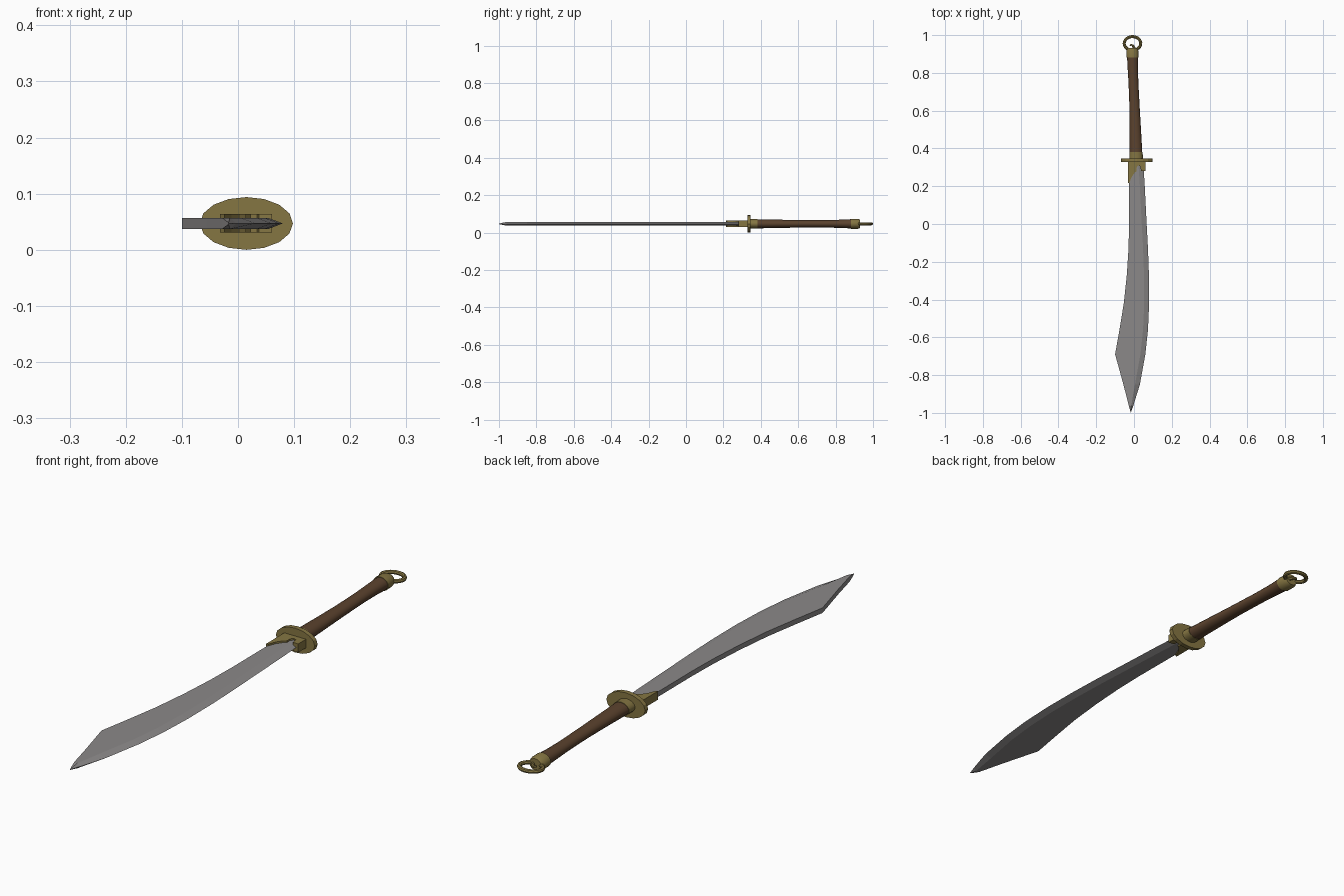
import bpy, bmesh, math
from mathutils import Vector

if "Cube" in bpy.data.objects:
    bpy.data.objects.remove(bpy.data.objects["Cube"])

ZC = 0.047  # height of the weapon's middle plane


def material(name, rgb):
    m = bpy.data.materials.new(name)
    m.diffuse_color = (*rgb, 1)
    m.use_nodes = True
    m.node_tree.nodes["Principled BSDF"].inputs["Base Color"].default_value = m.diffuse_color
    return m


STEEL = material("grey steel", (0.26, 0.25, 0.25))
BRASS = material("aged brass", (0.235, 0.18, 0.055))
WOOD = material("brown wood", (0.105, 0.055, 0.027))


def finish(name, bm, mat, smooth=False):
    bmesh.ops.remove_doubles(bm, verts=bm.verts, dist=1e-5)
    bmesh.ops.recalc_face_normals(bm, faces=bm.faces)
    me = bpy.data.meshes.new(name)
    bm.to_mesh(me)
    bm.free()
    me.materials.append(mat)
    ob = bpy.data.objects.new(name, me)
    bpy.context.collection.objects.link(ob)
    if smooth:
        bpy.context.view_layer.objects.active = ob
        ob.select_set(True)
        bpy.ops.object.shade_smooth_by_angle(angle=math.radians(40))
        ob.select_set(False)
    return ob


def loft(name, rings, mat, smooth=False):
    """Skin a list of equal-length point rings and cap both ends."""
    bm = bmesh.new()
    loops = [[bm.verts.new(p) for p in r] for r in rings]
    n = len(loops[0])
    for a, b in zip(loops, loops[1:]):
        for i in range(n):
            j = (i + 1) % n
            bm.faces.new((a[i], a[j], b[j], b[i]))
    bm.faces.new(loops[0])
    bm.faces.new(loops[-1])
    return finish(name, bm, mat, smooth)


def oval(y, x0, x1, rz, n=16):
    cx, rx = (x0 + x1) / 2, (x1 - x0) / 2
    return [(cx + rx * math.cos(2 * math.pi * i / n), y,
             ZC + rz * math.sin(2 * math.pi * i / n)) for i in range(n)]


# Blade: thick spine, flat sides, narrow ground edge, clipped point
def blade_section(y, spine, edge, half=0.0098):
    bevel = edge - min(0.026, (edge - spine) * 0.45)
    return [(spine, y, ZC + half), (bevel, y, ZC + half), (edge, y, ZC),
            (bevel, y, ZC - half), (spine, y, ZC - half)]


stations = [(0.31, -0.026, 0.05), (0.20, -0.027, 0.057), (0.0, -0.026, 0.067),
            (-0.13, -0.029, 0.074), (-0.27, -0.038, 0.079), (-0.42, -0.054, 0.080),
            (-0.56, -0.077, 0.074), (-0.69, -0.100, 0.060), (-0.85, -0.056, 0.031),
            (-0.96, -0.028, -0.003)]
rings = [blade_section(*s) for s in stations]
rings.append([(-0.017, -1.0, ZC + 0.0015 * k) for k in (1, 0.9, 0, -0.9, -1)])
loft("blade", rings, STEEL)

# Collar: scalloped plate clasping the blade root
outline = [(-0.032, 0.335), (-0.032, 0.215), (-0.024, 0.220), (-0.012, 0.250),
           (0.004, 0.272), (0.014, 0.280), (0.013, 0.298), (0.022, 0.310),
           (0.034, 0.304), (0.037, 0.282), (0.061, 0.280), (0.061, 0.335)]
loft("blade_collar", [[(x, y, ZC + s * 0.0165) for x, y in outline] for s in (-1, 1)], BRASS)

# Guard: oval disc across the grip
loft("guard", [oval(y, -0.068, 0.098, 0.047) for y in (0.328, 0.346)], BRASS)

# Grip and its metal fittings
loft("grip_ferrule", [oval(0.34, -0.025, 0.047, 0.025), oval(0.382, -0.025, 0.046, 0.026)],
     BRASS, True)
loft("grip", [oval(0.375, -0.023, 0.044, 0.0245), oval(0.50, -0.023, 0.037, 0.022),
              oval(0.62, -0.024, 0.030, 0.020), oval(0.75, -0.029, 0.023, 0.020),
              oval(0.83, -0.034, 0.021, 0.022), oval(0.89, -0.037, 0.022, 0.025)], WOOD, True)
loft("pommel_cap", [oval(0.882, -0.041, 0.024, 0.027), oval(0.918, -0.041, 0.023, 0.027),
                    oval(0.931, -0.034, 0.017, 0.022)], BRASS, True)


# Pommel ring with an inward curl, tapering at the free end
def tube(name, path, radii, mat, n=8):
    out = []
    for i, p in enumerate(path):
        t = (path[min(i + 1, len(path) - 1)] - path[max(i - 1, 0)]).normalized()
        side = Vector((-t.y, t.x, 0))
        out.append([p + radii[i] * (side * math.cos(a) + Vector((0, 0, 1)) * math.sin(a))
                    for a in (2 * math.pi * k / n for k in range(n))])
    loft(name, out, mat, True)


path = []
for k in range(21):
    a = math.radians(-75 + k * 16)
    path.append(Vector((-0.008 + 0.044 * math.cos(a), 0.956 + 0.036 * math.sin(a), ZC)))
tube("pommel_ring", path, [0.008] * len(path), BRASS)
curl = [Vector((x, y, ZC)) for x, y in
        [(0.004, 0.922), (0.000, 0.934), (-0.006, 0.944), (-0.015, 0.949), (-0.021, 0.943)]]
tube("ring_curl", curl, [0.008, 0.007, 0.006, 0.005, 0.004], BRASS)
